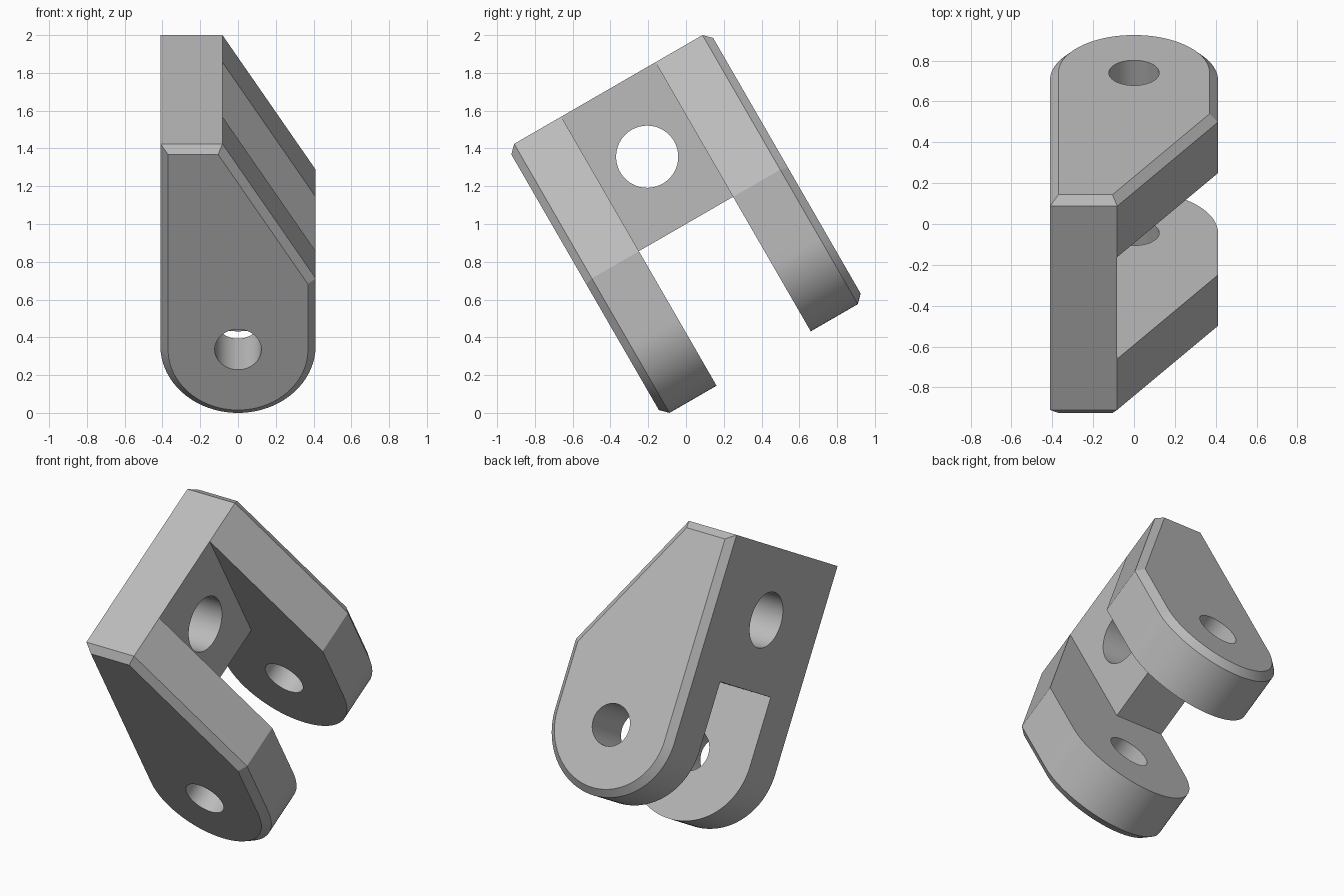
import bpy
import bmesh
from math import pi, cos, sin, radians

cube = bpy.data.objects.get("Cube")
if cube:
    bpy.data.objects.remove(cube, do_unlink=True)

R = 0.4112            # lug radius, every other size follows from it
WIDTH = 3 * R         # across both lugs
WALL = 0.8 * R        # lug and web thickness
CHAMFER = 0.1 * R
ARC_STEPS = 48


def new_object(name, bm):
    bmesh.ops.recalc_face_normals(bm, faces=bm.faces[:])
    mesh = bpy.data.meshes.new(name)
    bm.to_mesh(mesh)
    bm.free()
    obj = bpy.data.objects.new(name, mesh)
    bpy.context.collection.objects.link(obj)
    return obj


def prism(name, profile, depth, chamfer=0):
    """Extrude an (x, z) profile along y, chamfering both end rims."""
    bm = bmesh.new()
    base = bm.faces.new([bm.verts.new((x, -depth / 2, z)) for x, z in profile])
    result = bmesh.ops.extrude_face_region(bm, geom=[base], use_keep_orig=True)
    moved = [v for v in result["geom"] if isinstance(v, bmesh.types.BMVert)]
    bmesh.ops.translate(bm, verts=moved, vec=(0, depth, 0))
    bmesh.ops.recalc_face_normals(bm, faces=bm.faces[:])
    if chamfer:
        rims = [e for e in bm.edges
                if abs(e.verts[0].co.y - e.verts[1].co.y) < depth / 2]
        bmesh.ops.bevel(bm, geom=rims, offset=chamfer, segments=1,
                        profile=0.5, affect='EDGES')
    return new_object(name, bm)


def circle(cx, cz, radius, steps=64):
    return [(cx + radius * cos(2 * pi * i / steps),
             cz + radius * sin(2 * pi * i / steps)) for i in range(steps)]


def rectangle(x0, x1, z0, z1):
    return [(x0, z0), (x1, z0), (x1, z1), (x0, z1)]


def cut(target, cutter):
    """Subtract the cutter, then discard it."""
    cutter.hide_render = True
    bpy.context.view_layer.update()
    mod = target.modifiers.new("cut", 'BOOLEAN')
    mod.operation = 'DIFFERENCE'
    mod.solver = 'EXACT'
    mod.object = cutter
    bpy.ops.object.select_all(action='DESELECT')
    bpy.context.view_layer.objects.active = target
    target.select_set(True)
    bpy.ops.object.modifier_apply(modifier=mod.name)
    bpy.data.objects.remove(cutter, do_unlink=True)


# Bracket body: rounded foot, straight back and sloping shoulder
outline = [(R * cos(pi + pi * i / ARC_STEPS), R * sin(pi + pi * i / ARC_STEPS))
           for i in range(ARC_STEPS + 1)]
outline += [(R, R), (WALL - R, 3 * R), (-R, 3 * R)]
bracket = prism("clevis_bracket", outline, WIDTH, CHAMFER)

# Slot between the lugs: below the web and in front of it
gap = WIDTH - 2 * WALL
cut(bracket, prism("lower_slot", rectangle(-2 * R, 2 * R, -2 * R, R), gap))
cut(bracket, prism("front_slot", rectangle(WALL - R, 2 * R, -2 * R, 4 * R), gap))

# Pin hole through both lugs
cut(bracket, prism("pin_hole", circle(0, 0, 0.3 * R), 2 * WIDTH))

# Mounting hole through the web
web_hole = prism("web_hole", circle(0, 0, 0.4 * R), 2 * WIDTH)
web_hole.rotation_euler = (0, 0, pi / 2)
web_hole.location = (0, 0, 2 * R)
cut(bracket, web_hole)

# Material
grey = bpy.data.materials.new("plain_grey")
grey.use_nodes = True
colour = (0.5, 0.5, 0.5, 1)
grey.diffuse_color = colour
grey.node_tree.nodes["Principled BSDF"].inputs["Base Color"].default_value = colour
bracket.data.materials.clear()
bracket.data.materials.append(grey)

# Smooth the round faces, then tilt the bracket into place
bpy.context.view_layer.objects.active = bracket
bracket.select_set(True)
bpy.ops.object.shade_smooth_by_angle(angle=radians(20))
bracket.rotation_euler = (radians(30), 0, 0)
bracket.location = (0, 0.5 * R, (0.7 + cos(radians(30))) * R)
